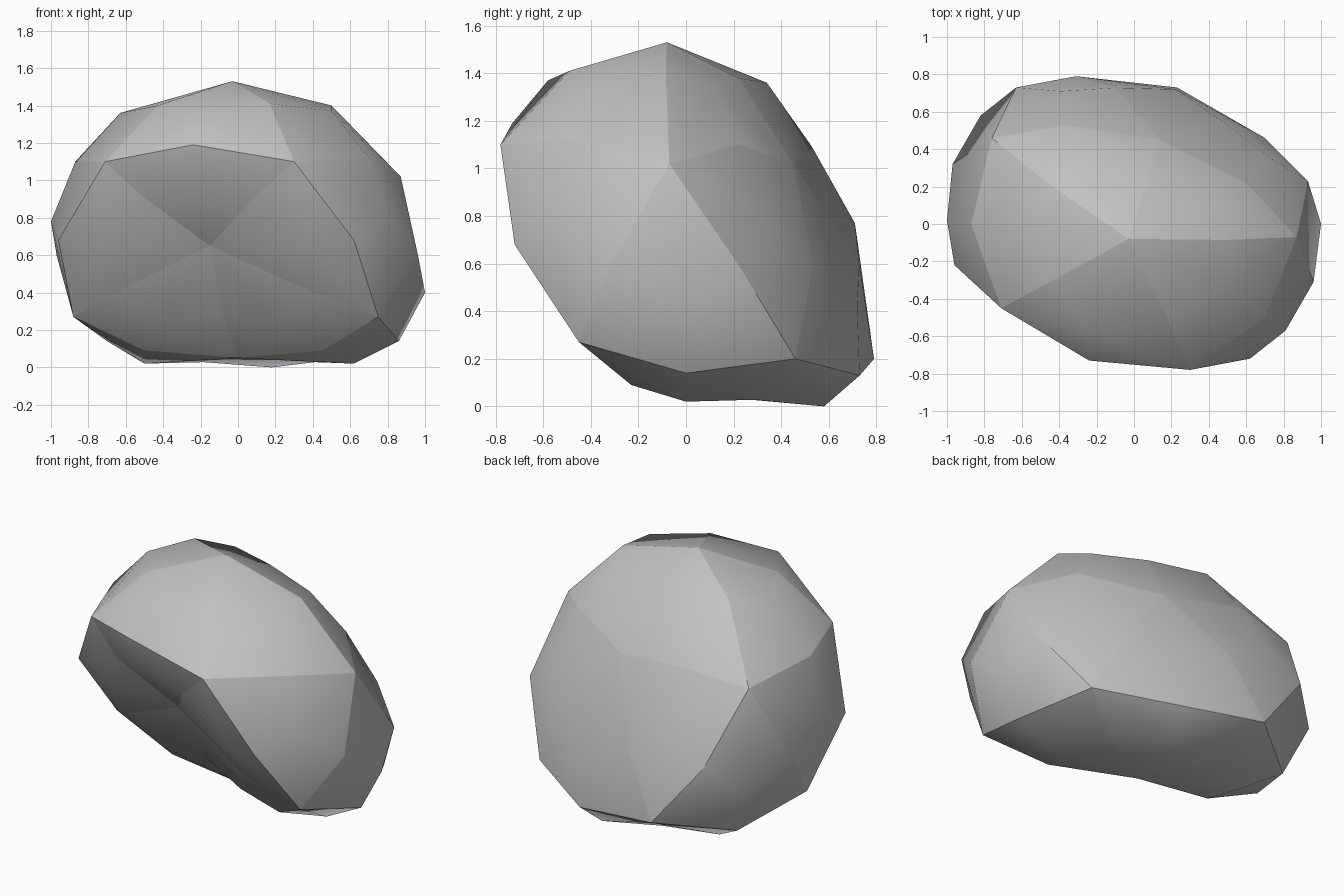
import bpy
import bmesh
from mathutils import Vector

if "Cube" in bpy.data.objects:
    bpy.data.objects.remove(bpy.data.objects["Cube"])

# Main corners of a dented, icosahedron-like boulder
hubs = {
    "A": (-.03, -.08, 1.53),                                   # peak
    "B": (.87, -.07, 1.02), "E": (.14, .45, 1.02), "I": (-.76, .46, 1.04),
    "K": (-.71, -.45, 1.10), "F": (.30, -.78, 1.10),           # upper ring
    "C": (.75, -.45, .27), "D": (.70, .46, .20), "G": (-.31, .79, .20),
    "H": (-.88, .05, .27), "M": (-.15, -.38, .65),             # lower ring
    "N": (.0, .03, .05),                                       # underside
}

# Points along the ridges between two corners
ridges = {
    "AB": (.50, -.085, 1.40), "AF": (.17, -.49, 1.41), "AK": (-.43, -.30, 1.40),
    "AI": (-.45, .21, 1.41), "AE": (.07, .22, 1.38),
    "BE": (.60, .22, 1.10), "EI": (-.36, .53, 1.09), "IK": (-.87, .0, 1.10),
    "KF": (-.24, -.73, 1.19), "FB": (.70, -.50, 1.12),
    "FC": (.62, -.72, .68), "BC": (.96, -.31, .61), "BD": (.93, .23, .58),
    "IG": (-.63, .73, .60), "IH": (-.97, .32, .60), "KH": (-.96, -.22, .68),
    "CD": (.86, .0, .14), "DG": (.23, .73, .13), "GH": (-.70, .49, .14),
    "CN": (.45, -.23, .09), "HN": (-.50, .06, .09),
}

# Bulges in the middle of facets that stand out on the outline
bulges = {
    "AFB": (.50, -.35, 1.37), "ABE": (.42, .12, 1.34), "AEI": (-.26, .34, 1.36),
    "AIK": (-.63, .0, 1.36), "AKF": (-.24, -.58, 1.37),
    "FCB": (.81, -.57, .80), "BCD": (1.0, .0, .40), "IGH": (-.82, .58, .44),
    "IHK": (-1.0, .02, .78), "EGI": (-.39, .71, .77),
    "CND": (.62, .0, .02), "DNG": (.18, .58, .0), "GNH": (-.50, .38, .02),
}

facets = list(bulges) + "BDE EDG KMF KHM FMC MNC MHN".split()
heart = Vector((0, 0, .68))

bm = bmesh.new()
corner = {k: bm.verts.new(p) for k, p in hubs.items()}
middle = {}


def swell(names, factor):
    """Average of some corners, pushed away from the heart of the stone."""
    mean = sum((Vector(hubs[n]) for n in names), Vector()) / len(names)
    return heart + (mean - heart) * factor


def ridge(a, b):
    key = frozenset((a, b))
    if key not in middle:
        p = ridges.get(a + b) or ridges.get(b + a) or swell((a, b), 1.175)
        middle[key] = bm.verts.new(p)
    return middle[key]


# Fan each facet out from its bulge
for a, b, c in facets:
    centre = bm.verts.new(bulges.get(a + b + c) or swell((a, b, c), 1.27))
    rim = [corner[a], ridge(a, b), corner[b], ridge(b, c), corner[c], ridge(c, a)]
    for i in range(6):
        face = bm.faces.new((centre, rim[i], rim[(i + 1) % 6]))
        face.smooth = True

# Crease the ridges so every facet is rounded on its own
for key, vert in middle.items():
    for name in key:
        bm.edges.get((vert, corner[name])).smooth = False

bmesh.ops.recalc_face_normals(bm, faces=bm.faces[:])
mesh = bpy.data.meshes.new("boulder")
bm.to_mesh(mesh)
bm.free()

stone = bpy.data.materials.new("grey stone")
stone.diffuse_color = (.54, .54, .54, 1)
stone.use_nodes = True
stone.node_tree.nodes["Principled BSDF"].inputs["Base Color"].default_value = stone.diffuse_color
mesh.materials.append(stone)

boulder = bpy.data.objects.new("boulder", mesh)
bpy.context.collection.objects.link(boulder)
